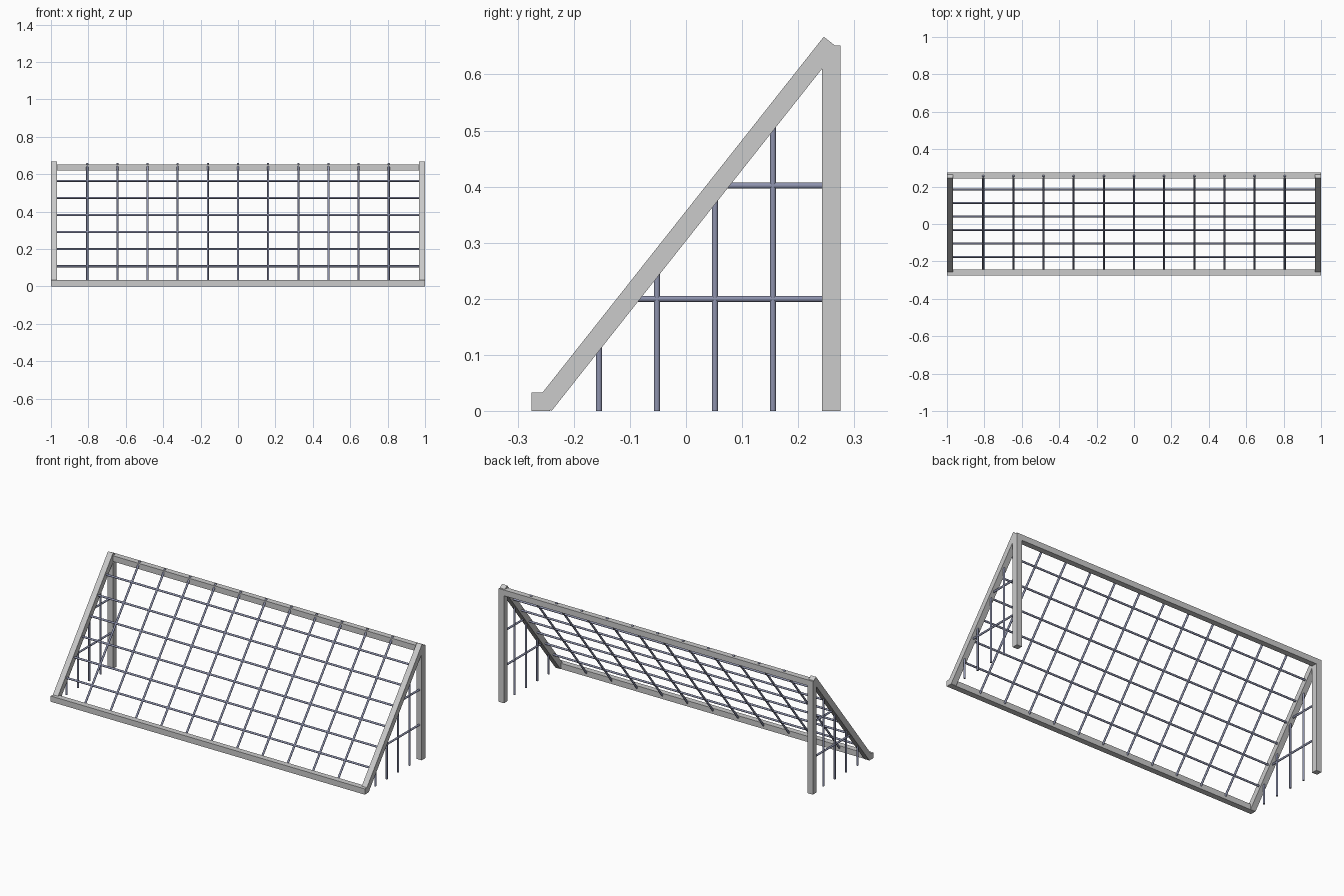
import bpy, math
from mathutils import Vector

if "Cube" in bpy.data.objects:
    bpy.data.objects.remove(bpy.data.objects["Cube"])

T = 0.033          # frame timber thickness
R = 0.0056         # rod radius
XS, YS = 1 - T / 2, 0.275 - T / 2
SLOPE_TOP = Vector((0, YS, 0.657))
SLOPE_DIR = Vector((0, 0.517, 0.654)).normalized()

steel = bpy.data.materials.new("rod_blue_grey")
steel.diffuse_color = (0.27, 0.29, 0.42, 1)
steel.use_nodes = True
steel.node_tree.nodes["Principled BSDF"].inputs["Base Color"].default_value = steel.diffuse_color


def slope_at_z(z):
    return SLOPE_TOP + SLOPE_DIR * ((z - SLOPE_TOP.z) / SLOPE_DIR.z)


def slope_at_y(y):
    return SLOPE_TOP + SLOPE_DIR * ((y - SLOPE_TOP.y) / SLOPE_DIR.y)


def beam(name, a, b):
    a, b = Vector(a), Vector(b)
    d = b - a
    bpy.ops.mesh.primitive_cube_add(size=1, location=(a + b) / 2)
    o = bpy.context.object
    o.name = name
    # keep the cross-section aligned with the x axis
    if abs(d.x) > 1e-6:
        o.scale = (d.length, T, T)
    else:
        o.rotation_euler = (math.atan2(-d.y, d.z), 0, 0)
        o.scale = (T, T, d.length)


def rod(name, a, b):
    a, b = Vector(a), Vector(b)
    d = b - a
    bpy.ops.mesh.primitive_cylinder_add(vertices=12, radius=R, depth=d.length,
                                        location=(a + b) / 2)
    o = bpy.context.object
    o.name = name
    o.rotation_euler = d.to_track_quat('Z', 'Y').to_euler()
    o.data.materials.append(steel)
    bpy.ops.object.shade_smooth_by_angle(angle=math.radians(40))


# Front bottom bar and rear top bar
beam("front_bottom_bar", (-1, -YS, T / 2), (1, -YS, T / 2))
beam("rear_top_bar", (-1, YS, 0.652 - T / 2), (1, YS, 0.652 - T / 2))

for side, s in (("left", -1), ("right", 1)):
    off = Vector((s * XS, 0, 0))
    # Rear post and sloping side bar
    beam(side + "_rear_post", (s * XS, YS, 0), (s * XS, YS, 0.652))
    beam(side + "_sloping_bar", slope_at_z(0.0103) + off, SLOPE_TOP + off)
    # Side panel uprights
    for i in range(4):
        y = -0.155 + i * 0.1033
        rod(f"{side}_side_upright_{i + 1}", (s * XS, y, 0), slope_at_y(y) + off)
    # Side panel cross rods
    for i, z in enumerate((0.2, 0.402)):
        rod(f"{side}_side_cross_rod_{i + 1}", slope_at_z(z) + off, (s * XS, YS, z))

# Sloping grid: long horizontal rods
for i in range(1, 7):
    p = slope_at_z(0.0165 + i * 0.0913)
    rod(f"grid_cross_rod_{i}", (-XS, p.y, p.z), (XS, p.y, p.z))

# Sloping grid: rods running up the slope
for i in range(-5, 6):
    off = Vector((i * 0.1612, 0, 0))
    rod(f"grid_slope_rod_{i + 6}", slope_at_z(0.0103) + off, SLOPE_TOP + off)
